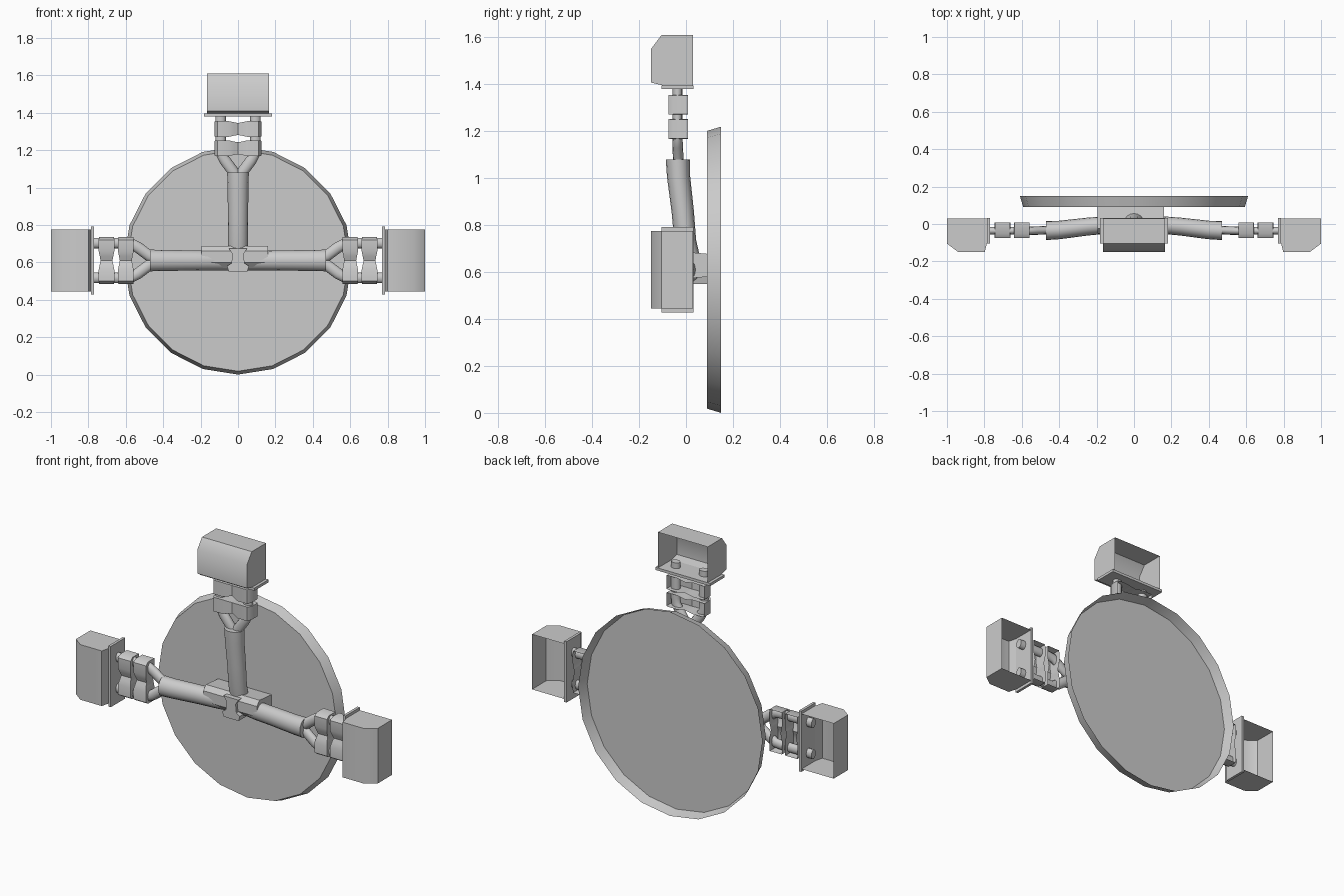
import bpy, bmesh, math
from mathutils import Vector, Matrix

if "Cube" in bpy.data.objects:
    bpy.data.objects.remove(bpy.data.objects["Cube"])

C = 0.61  # height of the hub; arm units are built upward from it, then rotated


def make(name, verts, faces, turn=0.0, angle=40):
    bm = bmesh.new()
    vs = [bm.verts.new(v) for v in verts]
    for f in faces:
        bm.faces.new([vs[i] for i in f])
    bmesh.ops.recalc_face_normals(bm, faces=bm.faces)
    bm.transform(Matrix.Translation((0, 0, C)) @ Matrix.Rotation(turn, 4, 'Y'))
    me = bpy.data.meshes.new(name)
    bm.to_mesh(me)
    bm.free()
    ob = bpy.data.objects.new(name, me)
    bpy.context.collection.objects.link(ob)
    bpy.ops.object.select_all(action='DESELECT')
    ob.select_set(True)
    bpy.context.view_layer.objects.active = ob
    bpy.ops.object.shade_smooth_by_angle(angle=math.radians(angle))
    return ob


def loft(name, rings, caps=(True, True), closed=True, turn=0.0):
    n = len(rings[0])
    verts = [p for r in rings for p in r]
    faces = []
    for k in range(len(rings) - 1):
        for i in range(n if closed else n - 1):
            j = (i + 1) % n
            faces.append((k * n + i, k * n + j, (k + 1) * n + j, (k + 1) * n + i))
    if caps[0]:
        faces.append(tuple(range(n)))
    if caps[1]:
        faces.append(tuple(range((len(rings) - 1) * n, len(rings) * n)))
    return make(name, verts, faces, turn)


def tube(name, path, radii, turn=0.0, n=14, flat=1.0):
    pts = [Vector(p) for p in path]
    rings = []
    for k, p in enumerate(pts):
        t = (pts[min(k + 1, len(pts) - 1)] - pts[max(k - 1, 0)]).normalized()
        if k == len(pts) - 1:
            t = Vector((0, 0, 1))
        u = Vector((0, 1, 0)).cross(t).normalized()
        v = t.cross(u)
        rings.append([p + radii[k] * (u * math.cos(a) + v * flat * math.sin(a))
                      for a in (2 * math.pi * i / n for i in range(n))])
    return loft(name, rings, turn=turn)


def box(name, x0, x1, y0, y1, z0, z1, turn=0.0):
    rings = [[(x0, y0, z), (x1, y0, z), (x1, y1, z), (x0, y1, z)] for z in (z0, z1)]
    return loft(name, rings, turn=turn)


# Back dish: shallow twenty-sided pan, open at the back
rings = []
for r, y in ((0.592, 0.09), (0.61, 0.15)):
    rings.append([(r * math.sin(i * math.pi / 10), y, r * math.cos(i * math.pi / 10))
                  for i in range(20)])
loft("dish", rings, caps=(True, False))

# Hub sleeve across the dish, chamfered section
section = [(-0.025, 0.078), (0.09, 0.068), (0.09, -0.03), (-0.025, -0.04),
           (-0.05, -0.012), (-0.05, 0.05)]
loft("hub_sleeve", [[(x, y, z) for y, z in section] for x in (-0.195, 0.16)])

# Mounting stub: flared collar with a narrow neck
stub = [(-0.06, 0.05), (-0.03, 0.058), (-0.015, 0.035), (0.035, 0.03), (0.065, 0.05)]
loft("hub_stub", [[(-w, -0.066, z), (w, -0.066, z), (w, 0.09, z), (-w, 0.09, z)]
                  for z, w in stub])

for side, turn in (("top", 0.0), ("right", math.pi / 2), ("left", -math.pi / 2)):
    # Main arm, leaning forward as it goes outward
    tube(f"{side}_arm",
         [(0, 0.02, 0.02), (0, -0.003, 0.12), (0, -0.014, 0.25), (0, -0.032, 0.40),
          (0, -0.035, 0.47)], [0.053, 0.053, 0.054, 0.056, 0.058], turn, n=16, flat=0.88)

    # Forked rods
    for s, label in ((-1, "a"), (1, "b")):
        tube(f"{side}_fork_rod_{label}",
             [(s * 0.01, -0.033, 0.43), (s * 0.025, -0.033, 0.475),
              (s * 0.07, -0.036, 0.535), (s * 0.09, -0.036, 0.57),
              (s * 0.093, -0.036, 0.61), (s * 0.093, -0.036, 0.82)],
             [0.028, 0.03, 0.03, 0.028, 0.028, 0.028], turn, n=12, flat=0.75)

    # Paired clamps: waisted straps, open at the back
    half = [(-0.125, -0.052, 0.04), (-0.11, -0.074, 0.042), (-0.05, -0.074, 0.042),
            (-0.022, -0.064, 0.036)]
    stations = half + [(0, -0.055, 0.032)] + [(-x, y, h) for x, y, h in reversed(half)]
    for zc, label in ((0.6, "inner"), (0.703, "outer")):
        loft(f"{side}_{label}_clamp",
             [[(x, 0.008, zc + h), (x, y, zc + h), (x, y, zc - h), (x, 0.008, zc - h)]
              for x, y, h in stations], closed=False, turn=turn)

    # End plate
    box(f"{side}_plate", -0.182, 0.182, -0.105, 0.031, 0.77, 0.786, turn)

    # Hood: chamfered front, open at the back and above the plate
    prof = [(-0.1, 0.786), (-0.15, 0.798), (-0.15, 0.94), (-0.105, 1.0), (0.03, 1.0),
            (0.03, 0.786)]
    n = len(prof)
    verts = [(x, y, z) for x in (-0.165, 0.165) for y, z in prof]
    faces = [(i, i + 1, n + i + 1, n + i) for i in range(n - 2)]
    faces += [tuple(range(n)), tuple(range(n, 2 * n))]
    make(f"{side}_hood", verts, faces, turn)
